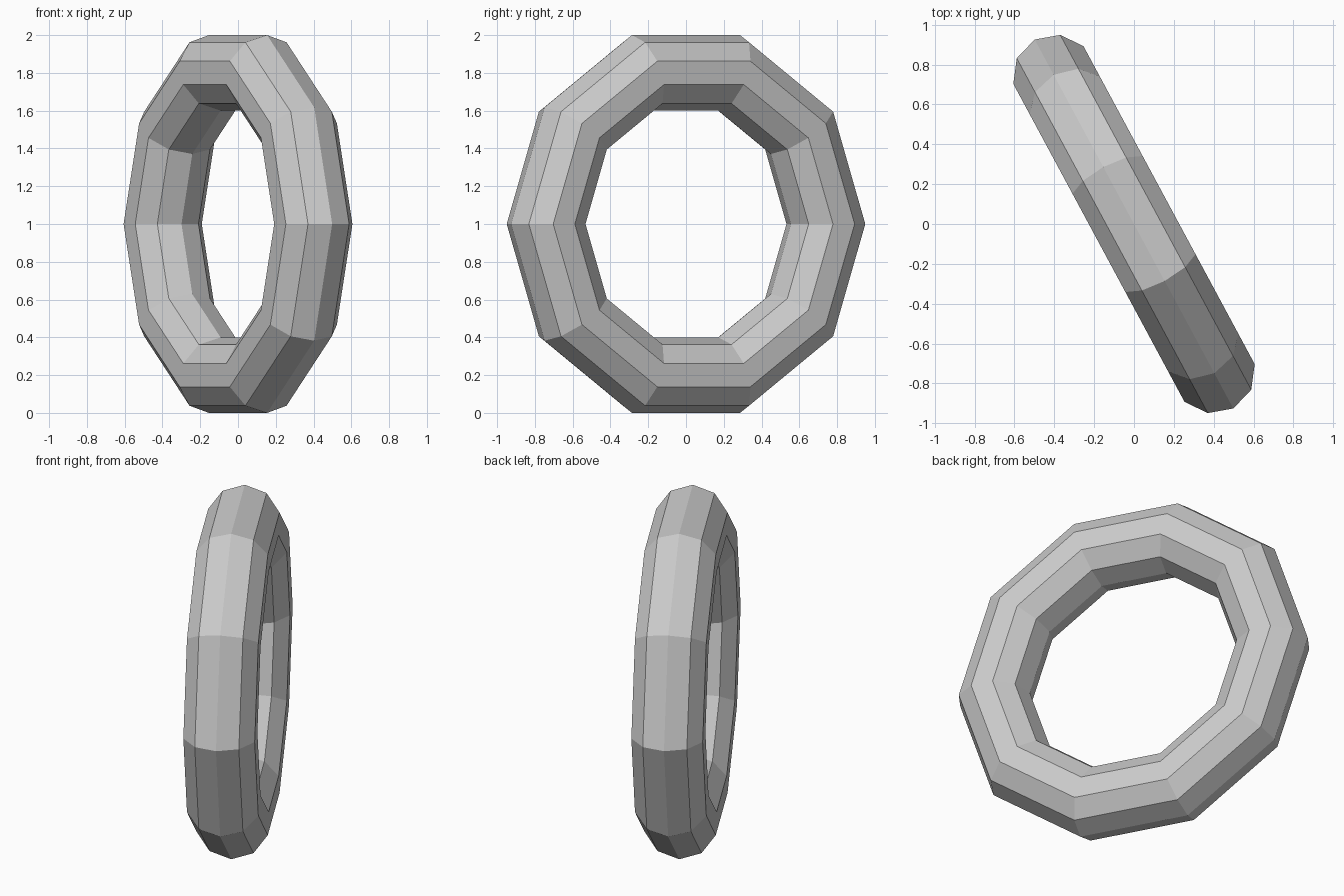
import bpy
from math import radians, sin

if "Cube" in bpy.data.objects:
    bpy.data.objects.remove(bpy.data.objects["Cube"])

# Faceted ring: 10 segments around, 10-sided cross-section, 4:1 radii
s = sin(radians(72))
bpy.ops.mesh.primitive_torus_add(
    major_segments=10, minor_segments=10,
    major_radius=0.8 / s, minor_radius=0.2 / s,
    location=(0, 0, 1),
    rotation=(radians(90), 0, radians(118.3)))  # upright, turned about z
ring = bpy.context.object
ring.name = "ring"
bpy.ops.object.shade_flat()
